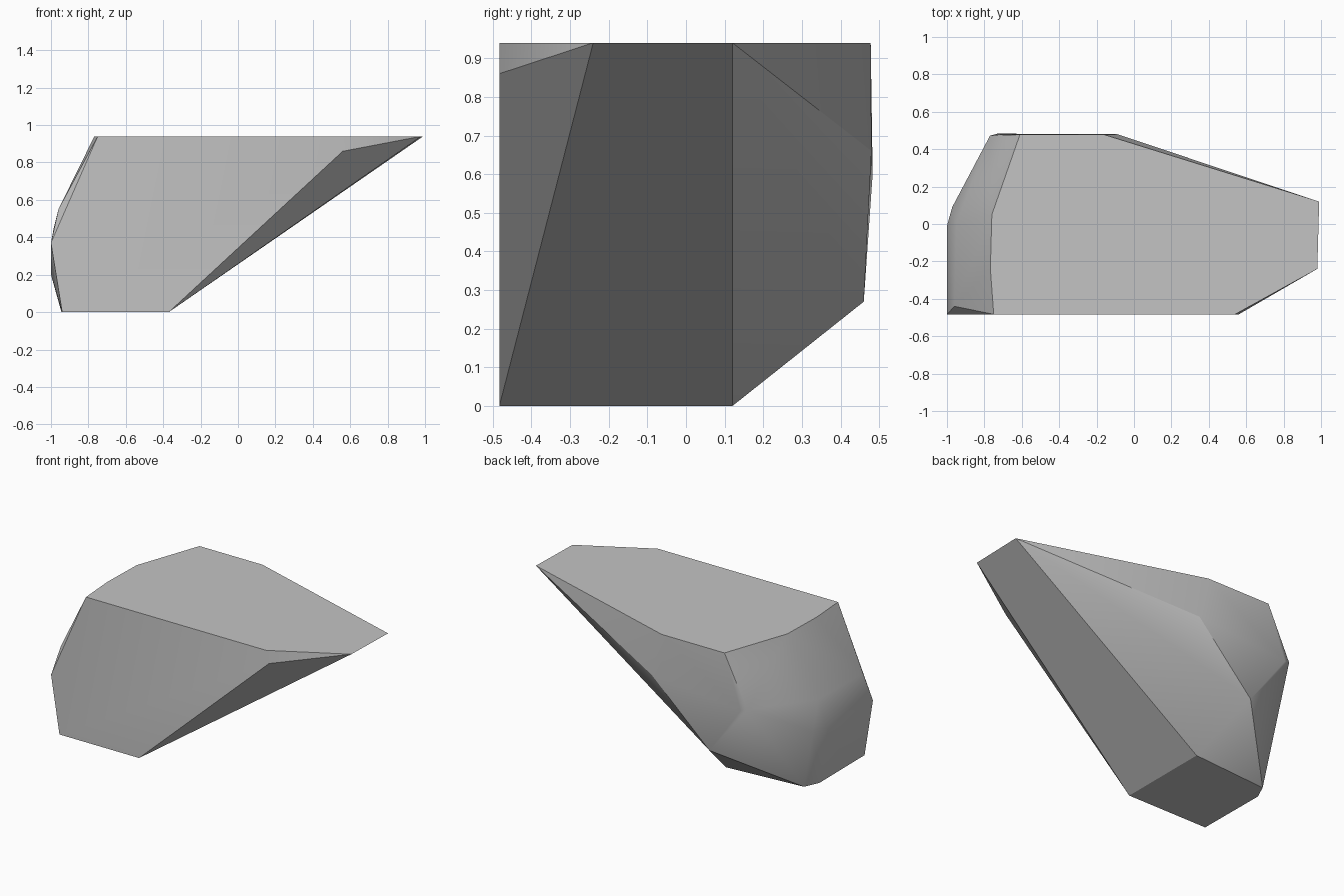
import bpy
import bmesh
import math

cube = bpy.data.objects.get("Cube")
if cube:
    bpy.data.objects.remove(cube, do_unlink=True)

TOP, FRONT = 0.94, -0.483


def flat_material(name, value):
    """One plain grey colour for viewport and render."""
    material = bpy.data.materials.new(name)
    material.use_nodes = True
    color = (value, value, value, 1.0)
    material.diffuse_color = color
    shader = next(n for n in material.node_tree.nodes if n.type == 'BSDF_PRINCIPLED')
    shader.inputs["Base Color"].default_value = color
    return material


def at_height(z, outline):
    """Lift a plan outline to a level."""
    return [(x, y, z) for x, y in outline]


# Flat top with the overhanging tip
corners = at_height(TOP, [(-.75, FRONT), (.54, FRONT), (.98, -.24), (.99, .12),
                          (-.16, .478), (-.61, .478), (-.76, .05), (-.768, -.24)])
# Small flat base
corners += at_height(0, [(-.94, FRONT), (-.37, FRONT), (-.37, .12),
                         (-.9, .08), (-.944, -.015)])
# Corners of the front face
corners += [(.56, FRONT, .86), (-1, FRONT, .37)]
# Rounded left side
corners += [(-1, -.12, .2), (-1, -.01, .37), (-.985, -.1, .45),
            (-.972, .09, .38), (-.96, -.44, .55), (-.95, 0, .55)]
# Chipped back side
corners += [(-.49, .46, .27), (-.77, .472, .61), (-.73, .483, .6),
            (-.09, .48, .66)]

# Wrap the corners in a faceted stone shell
bm = bmesh.new()
for corner in corners:
    bm.verts.new(corner)
hull = bmesh.ops.convex_hull(bm, input=list(bm.verts))
loose = {g for key in ("geom_interior", "geom_unused") for g in hull[key]
         if isinstance(g, bmesh.types.BMVert)}
bmesh.ops.delete(bm, geom=list(loose), context='VERTS')
bmesh.ops.dissolve_limit(bm, angle_limit=math.radians(1),
                         verts=list(bm.verts), edges=list(bm.edges))
bmesh.ops.recalc_face_normals(bm, faces=list(bm.faces))

mesh = bpy.data.meshes.new("rock_fragment")
bm.to_mesh(mesh)
bm.free()
mesh.materials.append(flat_material("stone_grey", 0.55))
rock = bpy.data.objects.new("rock_fragment", mesh)
bpy.context.collection.objects.link(rock)

# Soften shallow facets and keep the broken edges crisp
bpy.ops.object.select_all(action='DESELECT')
rock.select_set(True)
bpy.context.view_layer.objects.active = rock
bpy.ops.object.shade_smooth_by_angle(angle=math.radians(30))
